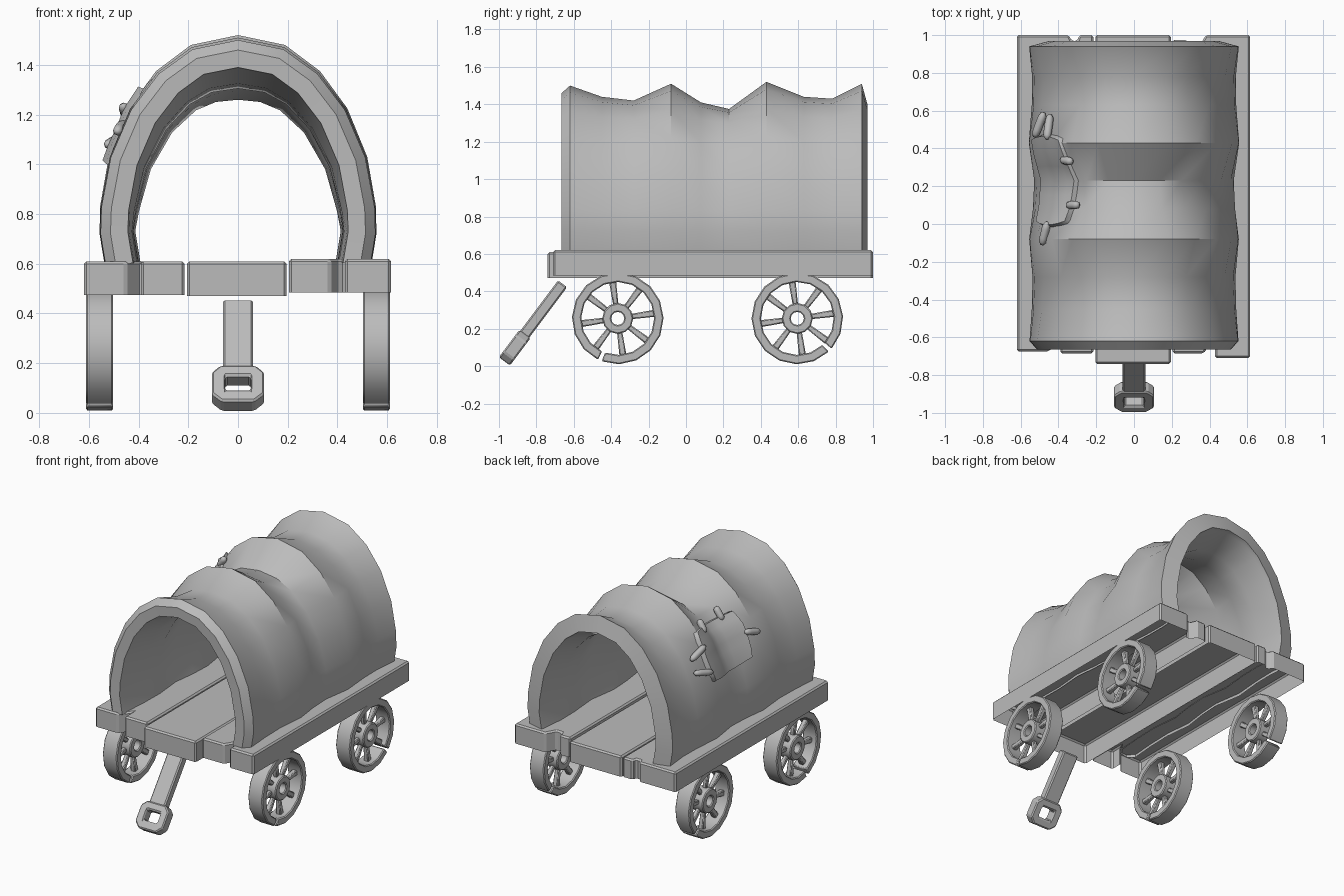
import bpy, bmesh
from math import sin, cos, pi, radians
from mathutils import Vector

cube = bpy.data.objects.get("Cube")
if cube:
    bpy.data.objects.remove(cube, do_unlink=True)

GREY = (0.5, 0.5, 0.5, 1)
mat = bpy.data.materials.new("plain_grey")
mat.use_nodes = True
mat.diffuse_color = GREY
for node in mat.node_tree.nodes:
    if node.type == 'BSDF_PRINCIPLED':
        node.inputs["Base Color"].default_value = GREY


def grid(bm, rows, wrap_rows=False, wrap_cols=False, caps=()):
    """Skin rows of points with quads; caps lists the rows to close."""
    vs = [[bm.verts.new(p) for p in row] for row in rows]
    nr, nc = len(vs), len(vs[0])
    for i in range(nr if wrap_rows else nr - 1):
        for j in range(nc if wrap_cols else nc - 1):
            a, b = vs[i], vs[(i + 1) % nr]
            k = (j + 1) % nc
            bm.faces.new((a[j], a[k], b[k], b[j]))
    for c in caps:
        bm.faces.new(vs[c])


def finish(bm, name, bevel=0, smooth=0):
    bmesh.ops.recalc_face_normals(bm, faces=bm.faces)
    mesh = bpy.data.meshes.new(name)
    bm.to_mesh(mesh)
    bm.free()
    obj = bpy.data.objects.new(name, mesh)
    bpy.context.collection.objects.link(obj)
    mesh.materials.append(mat)
    if smooth:
        bpy.ops.object.select_all(action='DESELECT')
        obj.select_set(True)
        bpy.context.view_layer.objects.active = obj
        bpy.ops.object.shade_smooth_by_angle(angle=radians(smooth))
    if bevel:
        mod = obj.modifiers.new("Bevel", 'BEVEL')
        mod.width = bevel
        mod.segments = 1
        mod.limit_method = 'ANGLE'
        mod.angle_limit = radians(40)
    return obj


# Bed planks with chipped ends, hollow underneath
def plank(name, outline, z0, z1):
    bm = bmesh.new()
    grid(bm, [[(x, y, z) for x, y in outline] for z in (z1, z0)],
         wrap_cols=True, caps=(0,))
    finish(bm, name, bevel=0.01)


plank("right_plank", [(-.62, -.675), (-.45, -.675), (-.39, -.6), (-.39, -.685),
                      (-.215, -.685), (-.215, 1), (-.29, 1), (-.3, .97),
                      (-.33, .97), (-.345, 1), (-.62, 1)], .475, .61)
plank("middle_plank", [(-.205, -.74), (.195, -.74), (.195, 1), (-.205, 1)], .47, .61)
plank("left_plank", [(.205, -.685), (.37, -.685), (.41, -.62), (.43, -.62),
                     (.43, -.71), (.615, -.71), (.615, 1), (.38, 1),
                     (.34, .93), (.3, .93), (.28, .975), (.205, .975)], .485, .62)

# Canvas cover: an arch swept along y with a sagging ridge
half = [(0, 1.52), (.19, 1.48), (.33, 1.375), (.44, 1.225), (.52, 1.03),
        (.555, .83), (.557, .72), (.535, .585)]
arch = [Vector((-x, 0, z)) for x, z in half[:0:-1]] + [Vector((x, 0, z)) for x, z in half]
LAST = len(arch) - 1
normals = []
for i in range(LAST + 1):
    t = arch[min(i + 1, LAST)] - arch[max(i - 1, 0)]
    normals.append(Vector((-t.z, 0, t.x)).normalized())

ridge = [(-.62, .02), (-.45, .08), (-.28, .10), (-.08, .01), (.08, .11), (.23, .145),
         (.43, 0), (.63, .08), (.78, .09), (.94, .01)]


def sag(y):
    for (y0, s0), (y1, s1) in zip(ridge, ridge[1:]):
        if y <= y1:
            return s0 + (s1 - s0) * max(0, (y - y0) / (y1 - y0))
    return ridge[-1][1]


def cover_point(u, y, inset=0):
    i = min(int(u), LAST - 1)
    p = arch[i].lerp(arch[i + 1], u - i)
    n = normals[i].lerp(normals[i + 1], u - i).normalized()
    q = p - n * (sag(y) * (.2 + .8 * max(n.z, 0)) + inset)
    return Vector((q.x, y, q.z))


ys = [y for y, s in ridge]
path = [(-.665, .04)] + [(y, 0) for y in ys] + [(.97, .11)]
path += [(y, .115) for y in reversed(ys)] + [(-.662, .11)]
bm = bmesh.new()
grid(bm, [[cover_point(u, y, d) for u in range(LAST + 1)] for y, d in path], wrap_rows=True)
finish(bm, "canvas_cover", smooth=35)

# Patch sewn on the cover
U0, Y0, UH, YH = 3.7, .23, .95, .255
steps = [-1, -.92, -.6, -.3, 0, .3, .6, .92, 1]
bm = bmesh.new()
rows = []
for a in steps:
    row = []
    for b in steps:
        edge = max(abs(a), abs(b)) == 1
        row.append(cover_point(U0 + UH * a * (1 - .1 * b * b),
                               Y0 + YH * b * (1 - .1 * a * a), .02 if edge else -.025))
    rows.append(row)
grid(bm, rows)
finish(bm, "patch", smooth=60)


# Stitches: short capsules between two points of the cover
def capsule(bm, p, q, r):
    axis = (q - p).normalized()
    side = axis.orthogonal().normalized()
    up = axis.cross(side)
    rows = []
    for t, k in ((0, .4), (.12, .9), (.3, 1), (.7, 1), (.88, .9), (1, .4)):
        c = p.lerp(q, t)
        rows.append([c + (side * cos(a * pi / 4) + up * sin(a * pi / 4)) * r * k
                     for a in range(8)])
    grid(bm, rows, wrap_cols=True, caps=(0, -1))


bm = bmesh.new()
for u0, y0, u1, y1 in ((3.2, .46, 3.4, .59), (4.0, .45, 3.8, .58), (4.85, .33, 4.35, .34),
                       (4.95, .10, 4.4, .10), (3.7, .01, 3.5, -.11)):
    capsule(bm, cover_point(u0, y0, -.03), cover_point(u1, y1, -.02), .022)
finish(bm, "patch_stitches", smooth=60)


# Wheels: split rim, hub with a bore, eight spokes
def ring(bm, centre, r_out, r_in, hw, angles, closed):
    rows = []
    for a in angles:
        d = Vector((0, cos(a), sin(a)))
        rows.append([centre + d * r + Vector((x, 0, 0)) for r, x in
                     ((r_out, -hw), (r_out, hw), (r_in, hw), (r_in, -hw))])
    grid(bm, rows, wrap_rows=closed, wrap_cols=True, caps=() if closed else (0, -1))


def wheel(name, x, y, split):
    c = Vector((x, y, .255))
    bm = bmesh.new()
    gap = radians(2.5)
    ring(bm, c, .245, .195, .055, [radians(split) + gap + (2 * pi - 2 * gap) * i / 16
                                   for i in range(17)], False)
    ring(bm, c, .083, .035, .045, [2 * pi * i / 12 for i in range(12)], True)
    for i in range(8):
        a = 2 * pi * i / 8 + radians(8)
        d = Vector((0, cos(a), sin(a)))
        s = Vector((0, -sin(a), cos(a)))
        w = Vector((1, 0, 0))
        grid(bm, [[c + d * r + s * p * h + w * q * h for p, q in
                   ((-1, -1), (1, -1), (1, 1), (-1, 1))] for r, h in ((.07, .014), (.205, .019))],
             wrap_cols=True, caps=(0, -1))
    finish(bm, name, bevel=.006, smooth=35)


for label, sx in (("left", 1), ("right", -1)):
    wheel("front_wheel_" + label, sx * .557, -.365, -113)
    wheel("back_wheel_" + label, sx * .557, .595, -44)

# Pull handle: sloping shaft and a grip with a square hole
TOP, DOWN, OUT = Vector((0, -.66, .44)), Vector((0, -.6, -.8)), Vector((0, -.8, .6))


def on_handle(x, t, h):
    return TOP + DOWN * t + OUT * h + Vector((x, 0, 0))


bm = bmesh.new()
grid(bm, [[on_handle(x, t, h) for x, h in
           ((-.06, -.03), (.06, -.03), (.06, .03), (-.06, .03))] for t in (0, .345)],
     wrap_cols=True, caps=(0, -1))
finish(bm, "handle_shaft", bevel=.008)

side = [((.07, 0), (.05, .055)), ((.105, .035), (.052, .07)),
        ((.105, .145), (.052, .11)), ((.065, .183), (.05, .125))]
loop = side + [((-a[0], a[1]), (-b[0], b[1])) for a, b in reversed(side)]
bm = bmesh.new()
grid(bm, [[on_handle(p[0], .335 + p[1], h) for p, h in
           ((o, .037), (i, .037), (i, -.037), (o, -.037))] for o, i in loop],
     wrap_rows=True, wrap_cols=True)
finish(bm, "handle_grip", bevel=.008)
